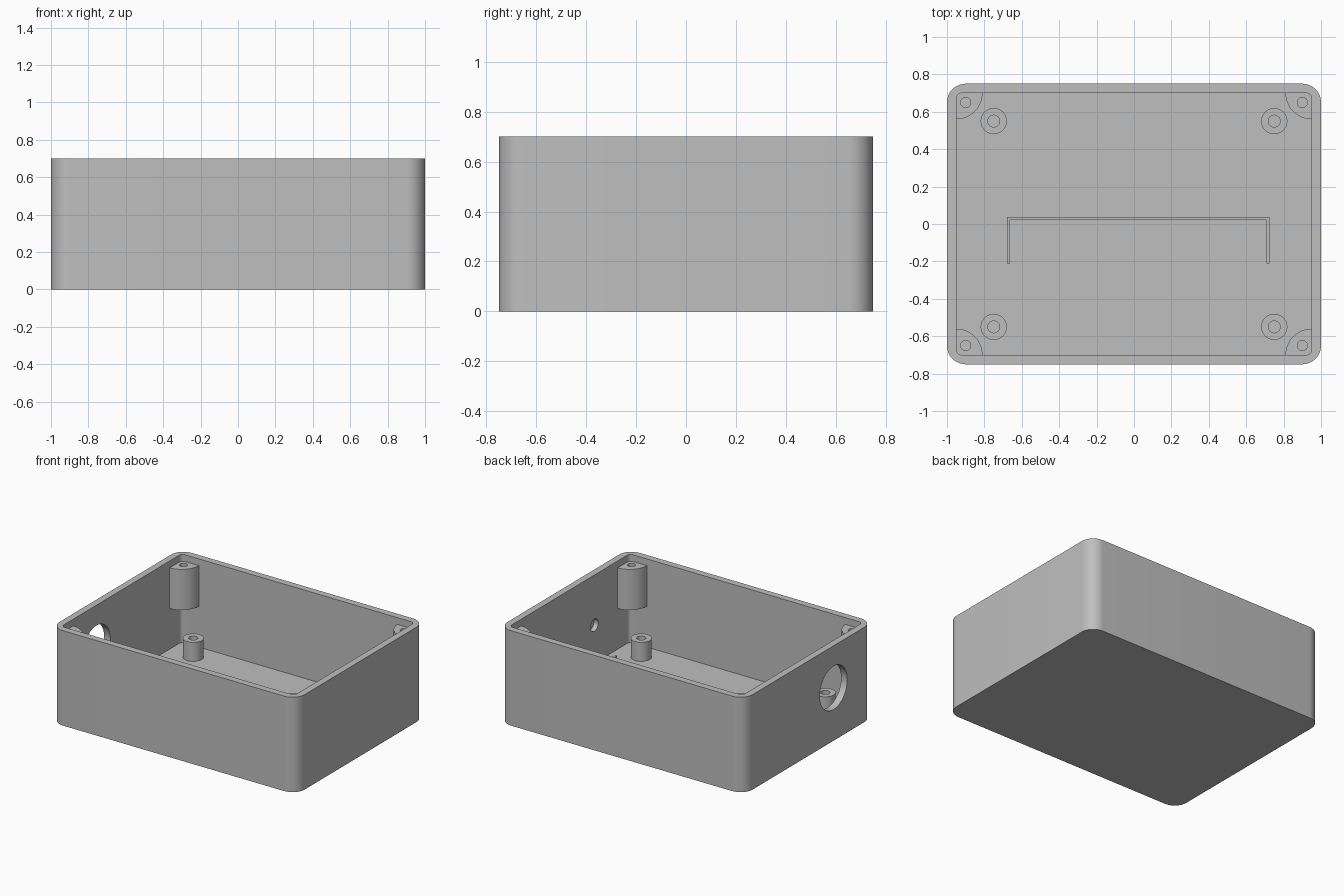
import bpy, bmesh, math
from mathutils import Matrix

if "Cube" in bpy.data.objects:
    bpy.data.objects.remove(bpy.data.objects["Cube"])

grey = bpy.data.materials.new("grey plastic")
grey.diffuse_color = (0.52, 0.52, 0.52, 1)
grey.use_nodes = True
grey.node_tree.nodes["Principled BSDF"].inputs["Base Color"].default_value = grey.diffuse_color


def prism(name, outline, z0, z1):
    """Solid made by pulling a flat outline from z0 up to z1."""
    bm = bmesh.new()
    base = bm.faces.new([bm.verts.new((x, y, z0)) for x, y in outline])
    top = bmesh.ops.extrude_face_region(bm, geom=[base])["geom"]
    bmesh.ops.translate(bm, vec=(0, 0, z1 - z0),
                        verts=[v for v in top if isinstance(v, bmesh.types.BMVert)])
    bmesh.ops.recalc_face_normals(bm, faces=bm.faces)
    mesh = bpy.data.meshes.new(name)
    bm.to_mesh(mesh)
    bm.free()
    mesh.materials.append(grey)
    obj = bpy.data.objects.new(name, mesh)
    bpy.context.collection.objects.link(obj)
    return obj


def arc(cx, cy, r, a0, a1, n):
    return [(cx + r * math.cos(math.radians(a0 + (a1 - a0) * i / n)),
             cy + r * math.sin(math.radians(a0 + (a1 - a0) * i / n))) for i in range(n + 1)]


def circle(cx, cy, r, n=40):
    return arc(cx, cy, r, 0, 360, n)[:-1]


def rounded_rect(hx, hy, r):
    pts = []
    for k, (sx, sy) in enumerate([(1, 1), (-1, 1), (-1, -1), (1, -1)]):
        pts += arc(sx * (hx - r), sy * (hy - r), r, 90 * k, 90 * k + 90, 12)
    return pts


def cut(obj, cutter):
    """Subtract the cutter, then discard it."""
    mod = obj.modifiers.new("cut", "BOOLEAN")
    mod.operation, mod.solver, mod.object = "DIFFERENCE", "EXACT", cutter
    bpy.context.view_layer.objects.active = obj
    bpy.ops.object.modifier_apply(modifier=mod.name)
    bpy.data.objects.remove(cutter)


def side_cutter(x0, x1, y, z, r):
    """Round cutter lying along x."""
    c = prism("side_cutter", circle(0, 0, r, 48), x0, x1)
    c.data.transform(Matrix.Translation((0, y, z)) @ Matrix.Rotation(math.pi / 2, 4, "Y"))
    return c


# Open-topped case with rounded corners
case = prism("case", rounded_rect(1, 0.75, 0.1), 0, 0.7)
cut(case, prism("cavity", rounded_rect(0.95, 0.7, 0.03), 0.05, 0.8))
# Large opening in the left wall, small blind socket inside the right wall
cut(case, side_cutter(-1.1, -0.9, -0.29, 0.39, 0.16))
cut(case, side_cutter(0.9, 0.985, -0.29, 0.33, 0.045))

for sx, side in ((-1, "left"), (1, "right")):
    for sy, end in ((-1, "front"), (1, "back")):
        # Quarter-round lid screw boss hanging in the corner
        quarter = [(0.95, 0.7)] + arc(0.95, 0.7, 0.14, 180, 270, 16)
        boss = prism(f"lid_boss_{end}_{side}",
                     [(sx * x, sy * y) for x, y in quarter], 0.35, 0.65)
        cut(boss, prism("hole", circle(sx * 0.9, sy * 0.65, 0.027, 24), 0.42, 0.8))
        # Board standoff on the floor
        post = prism(f"standoff_{end}_{side}", circle(sx * 0.75, sy * 0.55, 0.07), 0.045, 0.19)
        cut(post, prism("hole", circle(sx * 0.75, sy * 0.55, 0.032, 24), 0.06, 0.3))

# Thin U-shaped divider rib on the floor
prism("divider_rib", [(-0.68, -0.21), (-0.664, -0.21), (-0.664, 0.022), (0.708, 0.022),
                      (0.708, -0.21), (0.724, -0.21), (0.724, 0.038), (-0.68, 0.038)], 0.045, 0.2)

# Smooth the round surfaces, keep the edges crisp
bpy.ops.object.select_all(action="SELECT")
bpy.ops.object.shade_smooth_by_angle(angle=math.radians(30))
